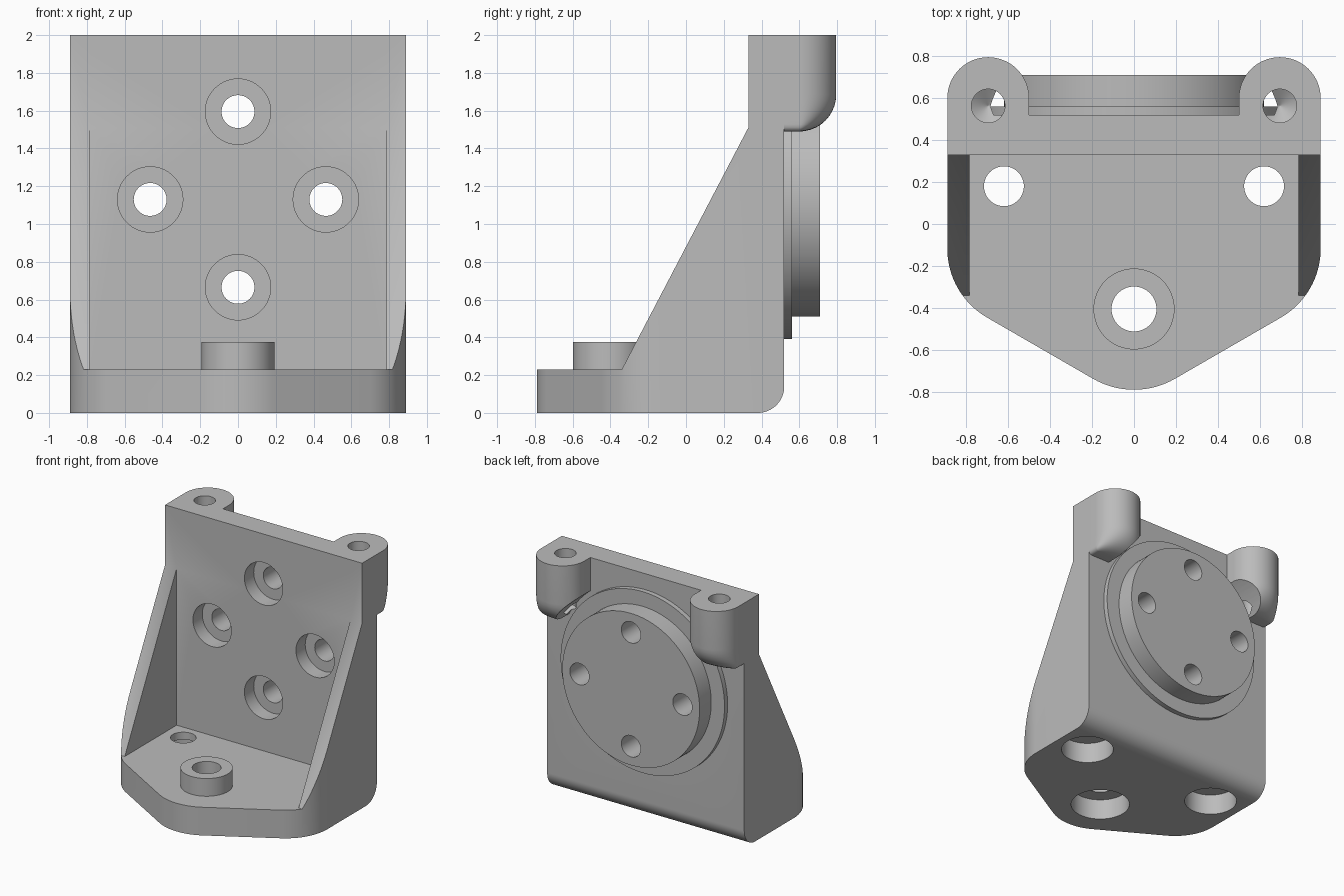
import bpy, bmesh, math
from math import sin, cos, pi, radians

cube = bpy.data.objects.get("Cube")
if cube:
    bpy.data.objects.remove(cube, do_unlink=True)

grey = bpy.data.materials.new("plain grey")
grey.use_nodes = True
grey.diffuse_color = (0.5, 0.5, 0.5, 1)
grey.node_tree.nodes["Principled BSDF"].inputs["Base Color"].default_value = (0.5, 0.5, 0.5, 1)


def loft(name, rings):
    """Closed solid skinned through rings of equal point count."""
    bm = bmesh.new()
    rows = [[bm.verts.new(p) for p in ring] for ring in rings]
    n = len(rows[0])
    for a, b in zip(rows, rows[1:]):
        for i in range(n):
            j = (i + 1) % n
            bm.faces.new((a[i], a[j], b[j], b[i]))
    bm.faces.new(rows[0])
    bm.faces.new(rows[-1])
    bmesh.ops.recalc_face_normals(bm, faces=bm.faces)
    mesh = bpy.data.meshes.new(name)
    bm.to_mesh(mesh)
    bm.free()
    mesh.materials.append(grey)
    ob = bpy.data.objects.new(name, mesh)
    bpy.context.collection.objects.link(ob)
    return ob


def turned(name, centre, axis, steps, n=64):
    """Round solid along y or z; steps are (position, radius) pairs."""
    rings = []
    for t, r in steps:
        circle = [(centre[0] + r * cos(2 * pi * i / n), centre[1] + r * sin(2 * pi * i / n))
                  for i in range(n)]
        rings.append([(u, t, v) if axis == "y" else (u, v, t) for u, v in circle])
    return loft(name, rings)


def arc(cx, cy, r, start, end, n=16):
    return [(cx + r * cos(radians(start + (end - start) * i / n)),
             cy + r * sin(radians(start + (end - start) * i / n))) for i in range(n + 1)]


def combine(target, other, operation):
    mod = target.modifiers.new(operation.lower(), "BOOLEAN")
    mod.operation, mod.object, mod.solver = operation, other, "EXACT"
    bpy.context.view_layer.objects.active = target
    bpy.ops.object.modifier_apply(modifier=mod.name)
    bpy.data.objects.remove(other, do_unlink=True)


# Main body: side profile intersected with the rounded plan outline
profile = ([(-0.9, 0)] + arc(0.38, 0.14, 0.14, -90, 0) +
           [(0.52, 2), (0.33, 2), (0.33, 1.51), (-0.34, 0.23), (-0.9, 0.23)])
bracket = loft("bracket_body", [[(x, y, z) for y, z in profile] for x in (-1, 1)])

right_side = arc(0, -0.4, 0.39, -90, -60, 8) + arc(0.51, -0.117, 0.38, -60, 0) + [(0.89, 0.6)]
plan = right_side + [(-x, y) for x, y in reversed(right_side[1:])]
combine(bracket, loft("plan_outline", [[(x, y, z) for x, y in plan] for z in (-0.1, 2.1)]), "INTERSECT")

# Open space between the side gussets
pocket = [(-0.785, -1), (0.785, -1), (0.785, 0.33), (-0.785, 0.33)]
combine(bracket, loft("pocket", [[(x, y, z) for x, y in pocket] for z in (0.23, 1.9)]), "DIFFERENCE")

# Rear ears with rounded lower ends, scooped to clear the disc
for side in (-1, 1):
    sections = [(2, 0.195, 0.195)]
    for k in range(11):
        a = k / 10 * pi / 2
        z = 1.685 - 0.195 * sin(a)
        lift = max(0, 0.03 - (z - 1.49))
        width = 0.165 + math.sqrt(max(0, 0.03 ** 2 - lift ** 2))
        sections.append((z, width, max(0.01, 0.195 * cos(a))))
    rings = []
    for z, w, b in sections:
        ring = [(-w, 0.45)] + [(-w * cos(pi * i / 32), 0.6 + b * sin(pi * i / 32))
                               for i in range(33)] + [(w, 0.45)]
        rings.append([(side * 0.695 + x, y, z) for x, y in ring])
    ear = loft("ear", rings)
    combine(ear, turned("scoop", (0, 1.13), "y", [(0.52, 0.78), (1, 0.78)], 128), "DIFFERENCE")
    combine(bracket, ear, "UNION")

# Stepped disc on the back and boss on the floor
combine(bracket, turned("disc_step", (0, 1.13), "y", [(0.45, 0.74), (0.56, 0.74)], 128), "UNION")
combine(bracket, turned("disc", (0, 1.13), "y", [(0.46, 0.62), (0.71, 0.62)], 128), "UNION")
combine(bracket, turned("floor_boss", (0, -0.405), "z", [(0.18, 0.193), (0.375, 0.193)]), "UNION")

# Counterbored holes through the wall and disc
for x, z in ((0, 1.595), (0, 0.665), (-0.465, 1.13), (0.465, 1.13)):
    steps = [(0.25, 0.173), (0.45, 0.173), (0.45, 0.087), (0.9, 0.087)]
    combine(bracket, turned("wall_hole", (x, z), "y", steps), "DIFFERENCE")

# Floor holes, counterbored from below
for x, y, wide, narrow in ((0, -0.405, 0.225, 0.107), (-0.62, 0.18, 0.2, 0.095), (0.62, 0.18, 0.2, 0.095)):
    steps = [(-0.1, wide), (0.17, wide), (0.17, narrow), (0.5, narrow)]
    combine(bracket, turned("floor_hole", (x, y), "z", steps), "DIFFERENCE")

# Drilled blind holes in the ears
for x in (-0.695, 0.695):
    steps = [(1.5, 0.002), (1.55, 0.08), (2.1, 0.08)]
    combine(bracket, turned("ear_hole", (x, 0.563), "z", steps, 48), "DIFFERENCE")

bpy.ops.object.select_all(action="DESELECT")
bracket.select_set(True)
bpy.context.view_layer.objects.active = bracket
bpy.ops.object.shade_smooth_by_angle(angle=radians(30))
